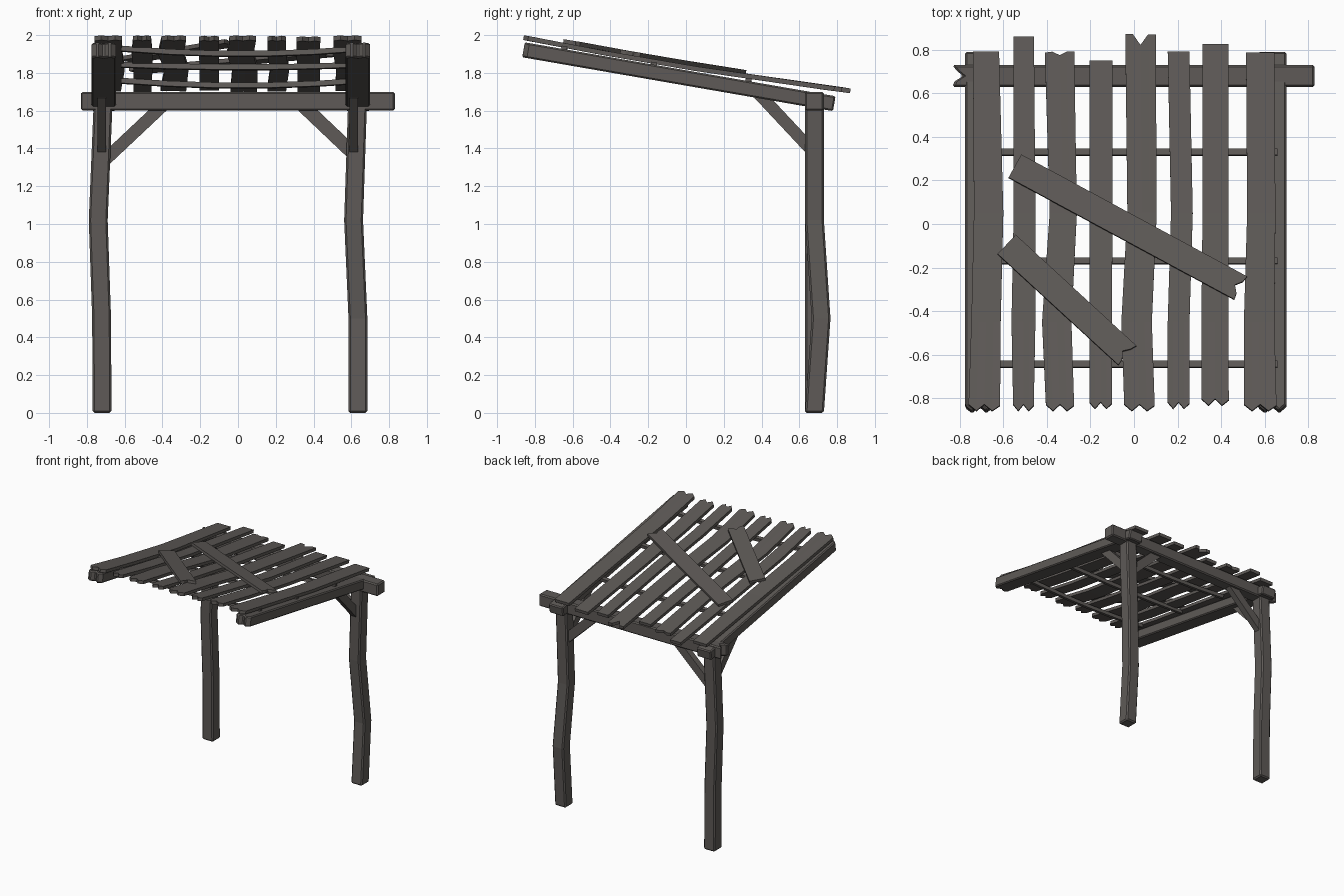
import bpy, bmesh
from mathutils import Vector

if "Cube" in bpy.data.objects:
    bpy.data.objects.remove(bpy.data.objects["Cube"])

wood = bpy.data.materials.new("weathered dark wood")
wood.diffuse_color = (0.112, 0.102, 0.095, 1)
wood.use_nodes = True
wood.node_tree.nodes["Principled BSDF"].inputs["Base Color"].default_value = wood.diffuse_color

COLS = (-1, -0.5, 0, 0.5, 1)
FLAT = (0, 0, 0, 0, 0)
SPLIT = (0.03, 0, 0.03, 0, 0.025)      # broken, double-pointed end
ROOF_N = Vector((0, 0.163, 1)).normalized()


def board(name, path, widths, thick, normal, start=FLAT, end=FLAT, bevel=0):
    """Timber along a path; start/end are inward offsets that make broken ends."""
    pts = [Vector(p) for p in path]
    d = (pts[-1] - pts[0]).normalized()
    w = Vector(normal).cross(d).normalized()
    n = d.cross(w).normalized()
    bm = bmesh.new()
    last = len(pts) - 1
    notched = any(start) or any(end)
    cols = COLS if notched else (-1, 1)
    grid = []
    for i, p in enumerate(pts):
        wid = widths[i] if isinstance(widths, (list, tuple)) else widths
        ring = []
        for side in (1, -1):
            row = []
            for j, u in enumerate(cols):
                off = start[j] if i == 0 else -end[j] if i == last else 0
                row.append(bm.verts.new(p + w * u * wid / 2 + n * side * thick / 2 + d * off))
            ring.append(row)
        loop = ring[0] + ring[1][::-1]
        grid.append((loop, ring))
    m = len(grid[0][0])
    for (a, _), (b, _) in zip(grid, grid[1:]):
        for k in range(m):
            bm.faces.new((a[k], a[(k + 1) % m], b[(k + 1) % m], b[k]))
    for _, (top, bot) in (grid[0], grid[-1]):
        for j in range(len(cols) - 1):
            bm.faces.new((top[j], top[j + 1], bot[j + 1], bot[j]))
    bmesh.ops.recalc_face_normals(bm, faces=bm.faces)
    me = bpy.data.meshes.new(name)
    bm.to_mesh(me)
    bm.free()
    me.materials.append(wood)
    ob = bpy.data.objects.new(name, me)
    bpy.context.collection.objects.link(ob)
    if bevel:
        mod = ob.modifiers.new("worn edges", 'BEVEL')
        mod.width, mod.segments = bevel, 1
        mod.limit_method, mod.angle_limit = 'ANGLE', 0.9
    return ob


def roof(y):
    """Height of the slightly sagging plank tops."""
    return 2.0 - 0.163 * (y + 0.865) - 0.016 * (1 - (y / 0.865) ** 2)


# crooked posts
board("left_post", [(-0.72, 0.68, 0), (-0.722, 0.68, 0.5), (-0.74, 0.68, 1.02), (-0.715, 0.68, 1.62)],
      0.10, 0.10, (0, 1, 0), bevel=0.01)
board("right_post", [(0.635, 0.68, 0), (0.635, 0.715, 0.5), (0.612, 0.68, 1.02), (0.632, 0.68, 1.62)],
      0.10, 0.10, (0, 1, 0), bevel=0.01)

# cross beam with a split left end
board("cross_beam", [(-0.835, 0.68, 1.65), (0, 0.68, 1.65), (0.83, 0.68, 1.65)], 0.10, 0.10, (0, 0, 1),
      start=(0, 0.01, 0.05, 0.02, 0), bevel=0.009)

# sloping rafters with broken front ends
for side, x in (("left", -0.711), ("right", 0.635)):
    board(side + "_rafter", [(x, -0.865, 1.923), (x, 0, 1.773), (x, 0.785, 1.637)], 0.13, 0.08, (0, 0.17, 1),
          start=SPLIT, bevel=0.008)

# diagonal braces, to the beam and to the rafters
board("left_beam_brace", [(-0.73, 0.68, 1.315), (-0.39, 0.68, 1.635)], 0.066, 0.05, (0, 1, 0))
board("right_beam_brace", [(0.63, 0.68, 1.355), (0.335, 0.68, 1.635)], 0.072, 0.05, (0, 1, 0))
for side, x in (("left", -0.722), ("right", 0.612)):
    board(side + "_rafter_brace", [(x, 0.68, 1.375), (x, 0.385, 1.69)], 0.064, 0.046, (1, 0, 0))

# thin sagging purlins
for name, y, z, sag in (("front", -0.645, 1.928, 0.028), ("middle", -0.17, 1.843, 0.014),
                        ("back", 0.33, 1.758, 0.026)):
    path = [(-0.62 + 1.28 * t, y, z - sag * 4 * t * (1 - t)) for t in (0, 0.2, 0.4, 0.6, 0.8, 1)]
    board(name + "_purlin", path, 0.03, 0.028, ROOF_N)

# roof planks: x centre and width at back, middle, lower middle, front; back y, front y, back end
planks = [
    ((-0.68, -0.668, -0.68, -0.688), (0.12, 0.135, 0.135, 0.145), 0.79, -0.86, FLAT),
    ((-0.507, -0.503, -0.508, -0.508), (0.095, 0.10, 0.11, 0.095), 0.86, -0.86, FLAT),
    ((-0.342, -0.325, -0.355, -0.34), (0.135, 0.125, 0.135, 0.13), 0.79, -0.86, (0.005, 0, 0.016, 0, 0)),
    ((-0.152, -0.152, -0.153, -0.153), (0.105, 0.105, 0.105, 0.105), 0.75, -0.85, FLAT),
    ((0.03, 0.037, 0.012, 0.025), (0.14, 0.135, 0.14, 0.14), 0.87, -0.86, (0, 0, 0.05, 0, 0)),
    ((0.205, 0.22, 0.205, 0.205), (0.10, 0.10, 0.10, 0.10), 0.79, -0.85, FLAT),
    ((0.375, 0.375, 0.372, 0.373), (0.12, 0.12, 0.125, 0.125), 0.825, -0.835, FLAT),
    ((0.58, 0.585, 0.575, 0.58), (0.13, 0.13, 0.14, 0.15), 0.785, -0.86, FLAT),
]
for i, (xs, ws, yb, yf, back) in enumerate(planks):
    ys = (yb, 0.05, -0.45, yf)
    path = [(x, y, roof(y) - 0.0125) for x, y in zip(xs, ys)]
    board("roof_plank_%d" % (i + 1), path, ws, 0.025, ROOF_N, start=back, end=SPLIT)

# two loose boards nailed across the planks
for name, a, b, wid, end in (
        ("long_loose_board", (-0.547, 0.265), (0.49, -0.295), 0.122, (0, 0.005, 0.03, 0.005, 0)),
        ("short_loose_board", (-0.585, -0.095), (-0.03, -0.605), 0.122, (0, 0.005, 0.03, 0.01, 0))):
    path = []
    for t in (0, 0.5, 1):
        x, y = a[0] + (b[0] - a[0]) * t, a[1] + (b[1] - a[1]) * t
        path.append((x, y, roof(y) + 0.011))
    board(name, path, wid, 0.022, ROOF_N, end=end)
